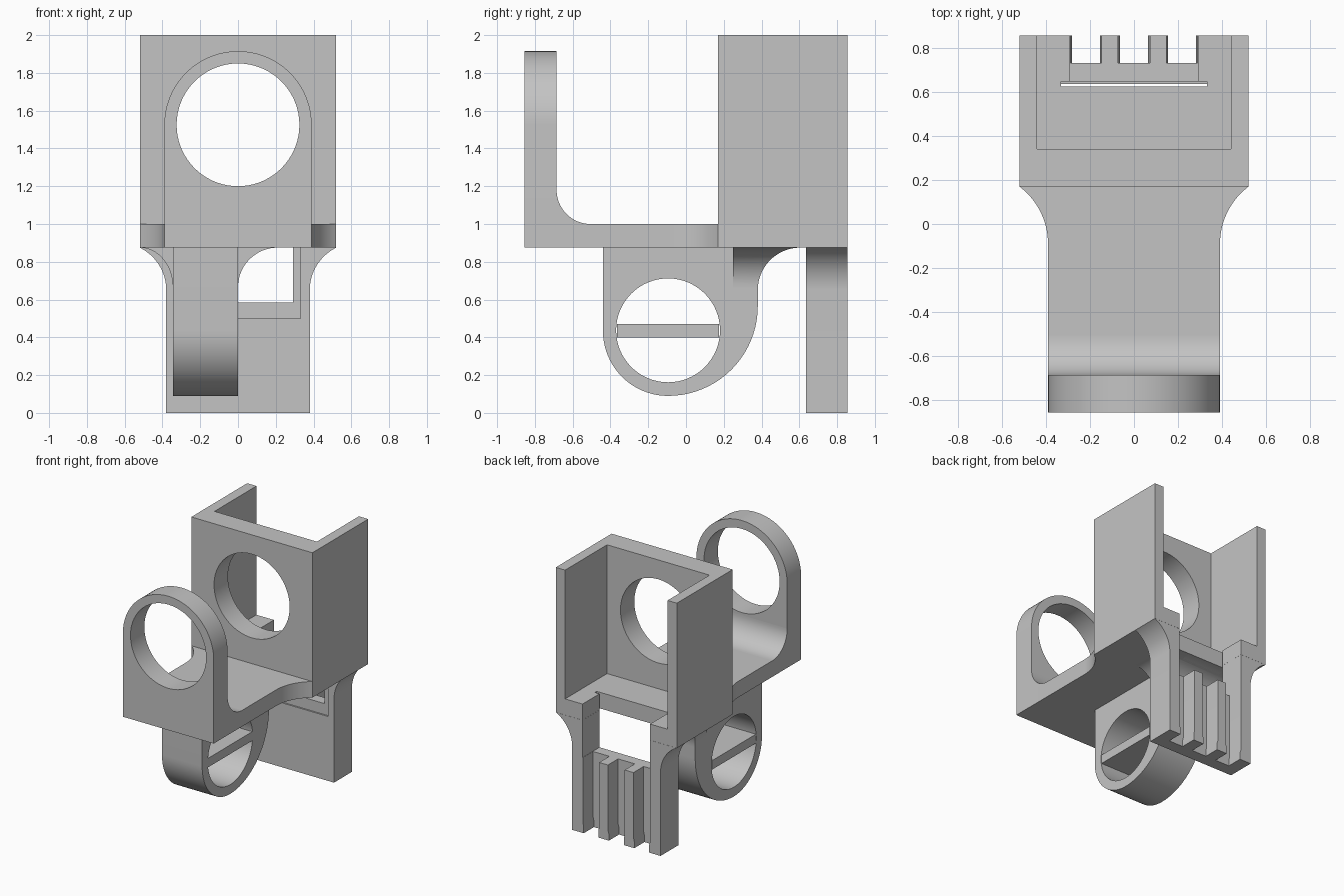
import bpy
import bmesh
from math import sin, cos, radians

if "Cube" in bpy.data.objects:
    bpy.data.objects.remove(bpy.data.objects["Cube"])

grey = bpy.data.materials.new("plain_grey")
grey.use_nodes = True
colour = (0.55, 0.55, 0.55, 1)
grey.diffuse_color = colour
grey.node_tree.nodes["Principled BSDF"].inputs["Base Color"].default_value = colour


def arc(cx, cy, r, start, end, steps=20, ry=None):
    """Points along a circular or elliptical arc, angles in degrees."""
    ry = ry or r
    angles = [radians(start + (end - start) * i / steps) for i in range(steps + 1)]
    return [(cx + r * cos(a), cy + ry * sin(a)) for a in angles]


def box(u0, u1, v0, v1):
    return [(u0, v0), (u1, v0), (u1, v1), (u0, v1)]


def mirrored(half):
    """Close a right-hand outline with its mirror image."""
    return half + [(-u, v) for u, v in reversed(half)]


def prism(name, outline, axis, low, high):
    """Extrude a flat outline along one axis."""
    place = {"x": lambda u, v, w: (w, u, v),
             "y": lambda u, v, w: (u, w, v),
             "z": lambda u, v, w: (u, v, w)}[axis]
    bm = bmesh.new()
    face = bm.faces.new([bm.verts.new(place(u, v, low)) for u, v in outline])
    top = bmesh.ops.extrude_face_region(bm, geom=[face])["geom"]
    shift = place(0, 0, high - low)
    bmesh.ops.translate(bm, vec=shift, verts=[g for g in top if isinstance(g, bmesh.types.BMVert)])
    bmesh.ops.recalc_face_normals(bm, faces=bm.faces)
    mesh = bpy.data.meshes.new(name)
    bm.to_mesh(mesh)
    bm.free()
    mesh.materials.append(grey)
    obj = bpy.data.objects.new(name, mesh)
    bpy.context.scene.collection.objects.link(obj)
    return obj


def carve(obj, cutters, operation="DIFFERENCE"):
    """Apply booleans and drop the cutters."""
    for cutter in cutters:
        mod = obj.modifiers.new("cut", "BOOLEAN")
        mod.operation, mod.solver, mod.object = operation, "EXACT", cutter
    graph = bpy.context.evaluated_depsgraph_get()
    mesh = bpy.data.meshes.new_from_object(obj.evaluated_get(graph))
    obj.modifiers.clear()
    obj.data = mesh
    for cutter in cutters:
        bpy.data.objects.remove(cutter)


parts = []

# Front ring plate and the wall of the open box, sharing one round bore
HOLE_Z, HOLE_R = 1.525, 0.325
ring = prism("front_ring", [(-0.39, 0.875), (0.39, 0.875)] + arc(0, HOLE_Z, 0.39, 0, 180, 48),
             "y", -0.855, -0.685)
walls = prism("box_walls", mirrored([(0.52, 0.17), (0.52, 0.855), (0.44, 0.855), (0.44, 0.34)][::-1]),
              "z", 0.875, 2)
for part in (ring, walls):
    bore = prism("bore", arc(0, HOLE_Z, HOLE_R, 0, 360, 72)[:-1], "y", -1, 0.6)
    carve(part, [bore])
    parts.append(part)

# Rounded inside corner between ring plate and floor
parts.append(prism("ring_fillet", [(-0.685, 1)] + arc(-0.505, 1.18, 0.18, 180, 270),
                   "x", -0.39, 0.39))

# Floor plate flaring out to the box width
flare = arc(0.715, -0.09, 0.325, 180, 126.9)
floor = prism("floor_plate", mirrored([(0.39, -0.855)] + flare + [(0.44, 0.17), (0.44, 0.855)]),
              "z", 0.875, 1)

# Back plate with flared shoulders
shoulder = arc(0.63, 0.65, 0.25, 180, 116.2)
back = prism("back_plate", mirrored([(0.38, 0)] + shoulder), "y", 0.635, 0.855)


def opening():
    """Window above the comb and the wider slot in front of it."""
    return [prism("window", box(-0.29, 0.29, 0.585, 1.1), "y", 0.63, 0.9),
            prism("slot", box(-0.33, 0.33, 0.624, 0.647), "z", 0.5, 1.1)]


# Comb gaps, slightly narrower at the foot
gaps = []
for left, right in ((-0.288, -0.147), (-0.072, 0.072), (0.147, 0.288)):
    step = 0.008
    outline = [(left + step, -0.1), (right - step, -0.1), (right - step, 0.05), (right, 0.08),
               (right, 0.7), (left, 0.7), (left, 0.08), (left + step, 0.05)]
    gaps.append(prism("gap", outline, "y", 0.73, 0.9))
carve(floor, opening())
carve(back, opening() + gaps)
parts += [floor, back]

# Hanging loop under the floor, rounded below and filleted behind
loop_outline = ([(-0.44, 0.875)] + arc(-0.095, 0.435, 0.345, 180, 270)
                + arc(-0.095, 0.565, 0.475, 270, 360)[1:]
                + arc(0.605, 0.65, 0.225, 180, 90))
loop = prism("hanging_loop", loop_outline, "x", -0.345, 0)
carve(loop, [prism("eye", arc(-0.095, 0.437, 0.275, 0, 360, 64)[:-1], "x", -1, 1)])
parts.append(loop)
parts.append(prism("loop_crossbar", box(-0.365, 0.175, 0.4, 0.47), "x", -0.345, 0))

# Side gussets that spread the loop into the floor
spread = (arc(-0.52, 0.665, 0.175, 90, 0, 20, 0.21) + arc(0.21, 0.665, 0.21, 180, 90))
gusset = prism("loop_gusset", spread, "y", 0.25, 0.605)
carve(gusset, [prism("limit", loop_outline, "x", -0.6, 0.4)], "INTERSECT")
parts.append(gusset)

# Smooth curves, crisp corners
for part in parts:
    part.data.shade_smooth()
    part.data.set_sharp_from_angle(angle=radians(30))
